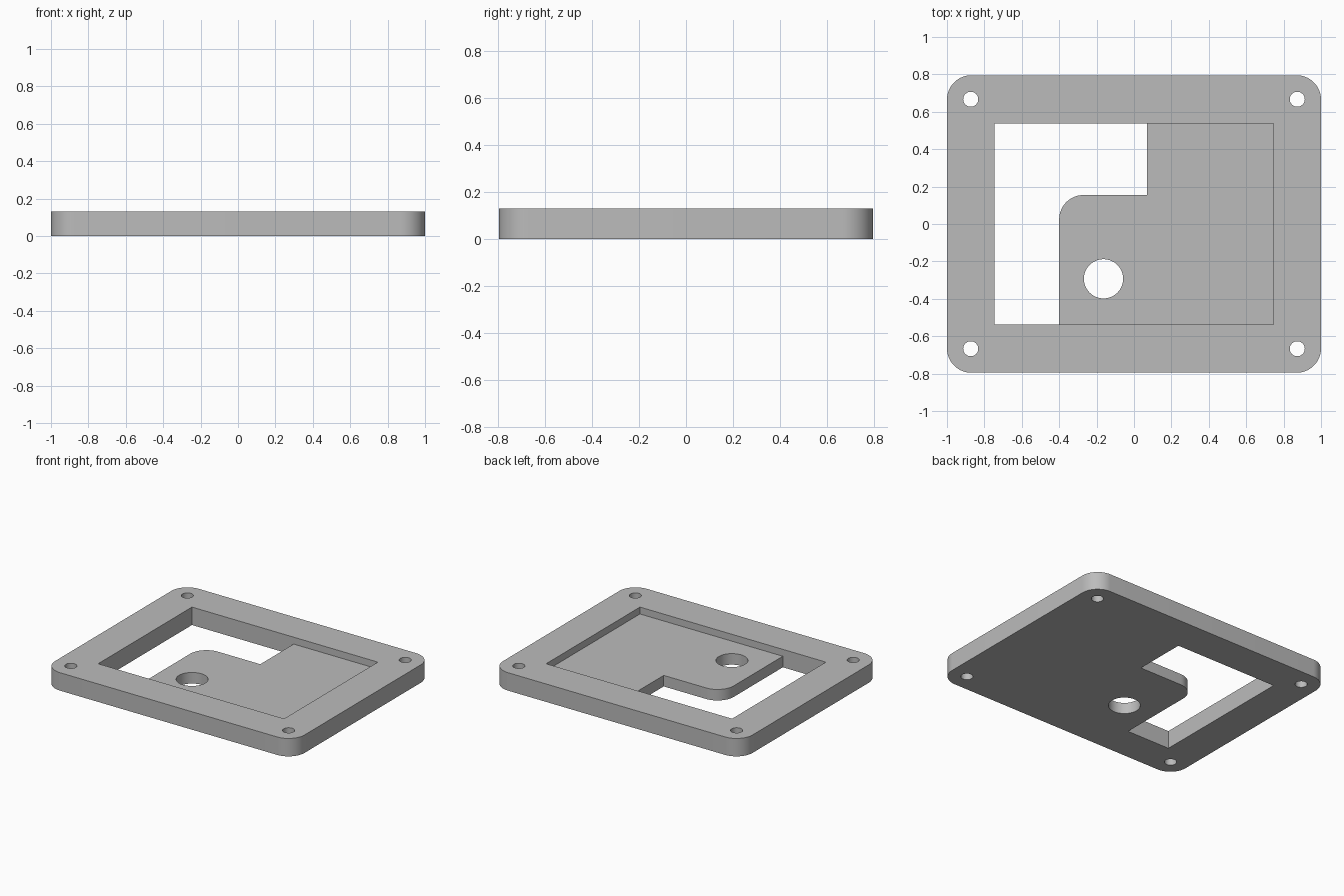
import bpy, bmesh
from math import cos, sin, radians

if "Cube" in bpy.data.objects:
    bpy.data.objects.remove(bpy.data.objects["Cube"])

HALF_X, HALF_Y, THICK = 1.0, 0.795, 0.13
CORNER = 0.13                  # outer corner radius
WIN_X, WIN_Y = 0.745, 0.537    # half size of the recess
FLOOR = 0.08                   # top of the recessed floor

grey = bpy.data.materials.new("grey")
grey.use_nodes = True
grey.diffuse_color = (0.5, 0.5, 0.5, 1)
grey.node_tree.nodes["Principled BSDF"].inputs["Base Color"].default_value = grey.diffuse_color


def arc(cx, cy, r, start, end, steps=16):
    angles = [radians(start + (end - start) * i / steps) for i in range(steps + 1)]
    return [(cx + r * cos(a), cy + r * sin(a)) for a in angles]


def circle(cx, cy, r):
    return arc(cx, cy, r, 0, 360, 48)[:-1]


def prism(name, outline, z0, z1):
    """Extrude a flat outline from z0 to z1."""
    bm = bmesh.new()
    face = bm.faces.new([bm.verts.new((x, y, z0)) for x, y in outline])
    top = bmesh.ops.extrude_face_region(bm, geom=[face])["geom"]
    verts = [v for v in top if isinstance(v, bmesh.types.BMVert)]
    bmesh.ops.translate(bm, verts=verts, vec=(0, 0, z1 - z0))
    bmesh.ops.recalc_face_normals(bm, faces=bm.faces)
    mesh = bpy.data.meshes.new(name)
    bm.to_mesh(mesh)
    bm.free()
    mesh.materials.append(grey)
    obj = bpy.data.objects.new(name, mesh)
    bpy.context.collection.objects.link(obj)
    return obj


def cut(target, outline, z0=-0.1, z1=0.3):
    """Subtract a prism from the target, then discard the cutter."""
    cutter = prism("cutter", outline, z0, z1)
    cutter.hide_render = True
    mod = target.modifiers.new("cut", "BOOLEAN")
    mod.operation, mod.solver, mod.object = "DIFFERENCE", "EXACT", cutter
    bpy.context.view_layer.objects.active = target
    bpy.ops.object.modifier_apply(modifier=mod.name)
    bpy.data.objects.remove(cutter)


# Rounded plate
cx, cy = HALF_X - CORNER, HALF_Y - CORNER
outline = []
for i, (sx, sy) in enumerate([(1, 1), (-1, 1), (-1, -1), (1, -1)]):
    outline += arc(sx * cx, sy * cy, CORNER, 90 * i, 90 * i + 90)
plate = prism("cover_plate", outline, 0, THICK)

# Shallow rectangular recess
cut(plate, [(-WIN_X, -WIN_Y), (WIN_X, -WIN_Y), (WIN_X, WIN_Y), (-WIN_X, WIN_Y)], FLOOR)

# Stepped opening through the floor, with one rounded inner corner
left, ledge, step = -0.40, 0.155, 0.07
opening = [(-WIN_X, WIN_Y), (-WIN_X, -WIN_Y), (left, -WIN_Y)]
opening += arc(left + CORNER, ledge - CORNER, CORNER, 180, 90)
opening += [(step, ledge), (step, WIN_Y)]
cut(plate, opening)

# Round hole in the floor and four corner screw holes
cut(plate, circle(-0.163, -0.293, 0.105))
for sx in (-1, 1):
    for sy in (-1, 1):
        cut(plate, circle(sx * 0.873, sy * 0.667, 0.04))

# Smooth round walls, crisp edges
bpy.ops.object.select_all(action="DESELECT")
plate.select_set(True)
bpy.context.view_layer.objects.active = plate
bpy.ops.object.shade_smooth_by_angle(angle=radians(30))
